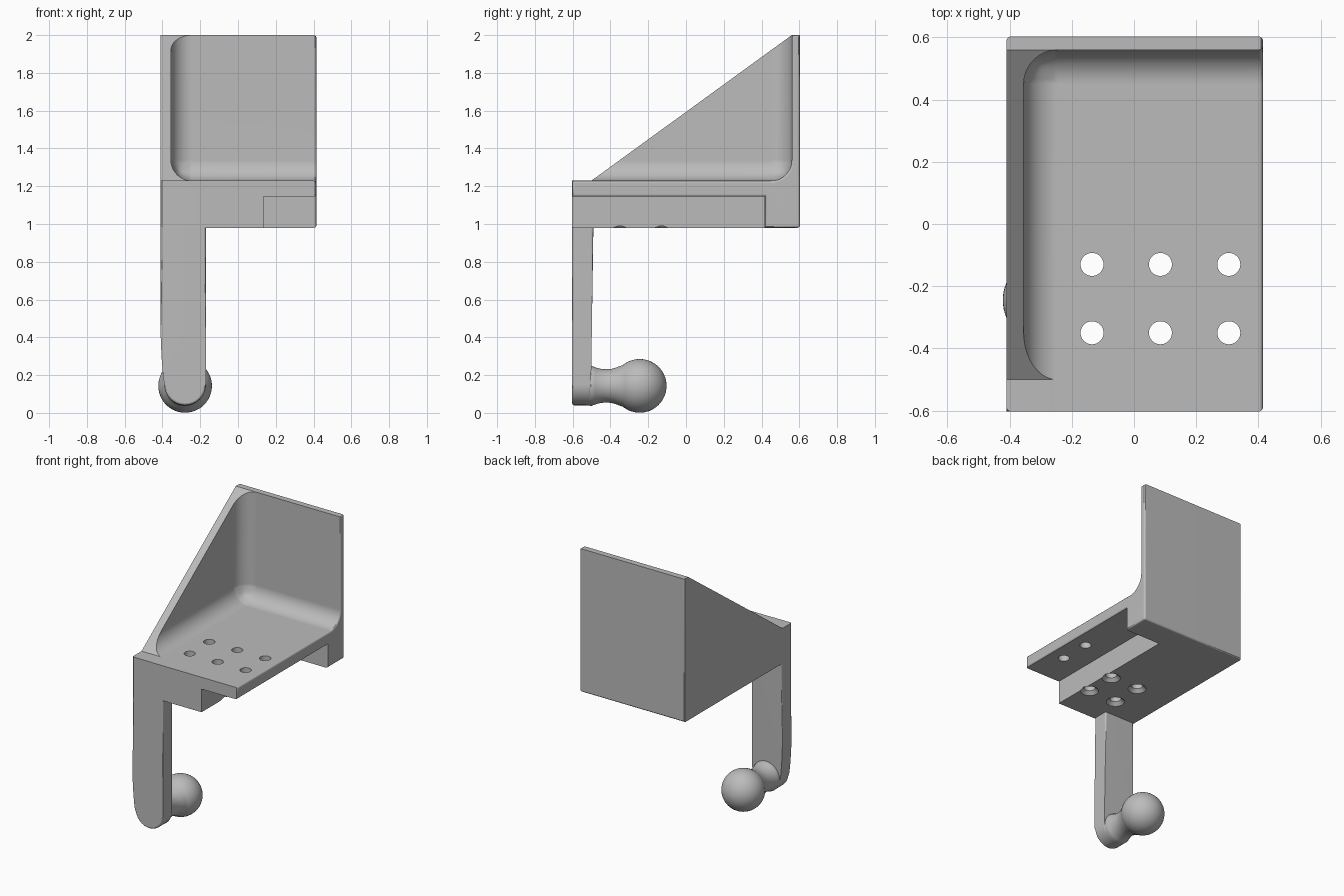
import bpy, bmesh, math
from mathutils import Matrix, Vector

cube = bpy.data.objects.get("Cube")
if cube:
    bpy.data.objects.remove(cube)

grey = bpy.data.materials.new("plain grey")
grey.use_nodes = True
grey.diffuse_color = (0.5, 0.5, 0.5, 1)
grey.node_tree.nodes["Principled BSDF"].inputs["Base Color"].default_value = (0.5, 0.5, 0.5, 1)


def to_object(name, bm):
    bmesh.ops.recalc_face_normals(bm, faces=bm.faces[:])
    mesh = bpy.data.meshes.new(name)
    bm.to_mesh(mesh)
    bm.free()
    mesh.materials.append(grey)
    ob = bpy.data.objects.new(name, mesh)
    bpy.context.collection.objects.link(ob)
    return ob


def prism(profile, place, start, end):
    """Extrude a 2D outline from start to end; place maps (u, v, depth) to 3D."""
    bm = bmesh.new()
    rings = [[bm.verts.new(place(u, v, d)) for u, v in profile] for d in (start, end)]
    n = len(profile)
    for ring in rings:
        bm.faces.new(ring)
    for i in range(n):
        j = (i + 1) % n
        bm.faces.new((rings[0][i], rings[0][j], rings[1][j], rings[1][i]))
    return bm


def lathe(profile, sides, matrix):
    """Revolve (height, radius) points about the local z axis."""
    bm = bmesh.new()
    rings = []
    for h, r in profile:
        angles = [math.tau * i / sides for i in range(sides)]
        rings.append([bm.verts.new(matrix @ Vector((r * math.cos(a), r * math.sin(a), h)))
                      for a in angles])
    for low, high in zip(rings, rings[1:]):
        for i in range(sides):
            j = (i + 1) % sides
            bm.faces.new((low[i], low[j], high[j], high[i]))
    bm.faces.new(rings[0])
    bm.faces.new(rings[-1])
    return bm


def box(low, high):
    outline = [(low[0], low[1]), (high[0], low[1]), (high[0], high[1]), (low[0], high[1])]
    return prism(outline, lambda u, v, d: (u, v, d), low[2], high[2])


def smooth(ob, angle=30):
    bpy.ops.object.select_all(action="DESELECT")
    ob.select_set(True)
    bpy.context.view_layer.objects.active = ob
    bpy.ops.object.shade_smooth_by_angle(angle=math.radians(angle))
    weighted = ob.modifiers.new("even shading", "WEIGHTED_NORMAL")
    weighted.keep_sharp = True


LEFT, RIGHT, BACK, FRONT = 0.415, -0.41, 0.603, -0.603
FLOOR, BASE = 1.23, 0.98

# Bracket block with a sloping side
outline = [(FRONT, BASE), (BACK, BASE), (BACK, 2), (0.56, 2), (-0.5, FLOOR), (FRONT, FLOOR)]
bracket = to_object("bracket", prism(outline, lambda u, v, d: (d, u, v), RIGHT, LEFT))

# Rounded hollow that leaves the side wall, back wall and shelf
inner = Vector((-0.355, 0.56, FLOOR - 0.001))
hollow = box((inner.x, -2, inner.z), (2, inner.y, 3))
corner = min(hollow.verts, key=lambda v: (v.co - inner).length)
bmesh.ops.bevel(hollow, geom=corner.link_edges[:], offset=0.11, segments=10,
                profile=0.5, affect="EDGES", clamp_overlap=False)
cutters = [to_object("hollow_cutter", hollow)]

# Step under the shelf
cutters.append(to_object("step_cutter", box((0.135, -2, 0), (2, 0.415, 1.145))))

# Countersunk screw holes
for x in (-0.135, 0.085, 0.305):
    for y in (-0.13, -0.35):
        shape = lathe([(0.96, 0.08), (1.003, 0.037), (1.4, 0.037)], 32,
                      Matrix.Translation((x, y, 0)))
        cutters.append(to_object("hole_cutter", shape))

for cutter in cutters:
    cutter.hide_render = True
    cut = bracket.modifiers.new("cut", "BOOLEAN")
    cut.object = cutter
    cut.operation = "DIFFERENCE"
    cut.solver = "EXACT"
bpy.context.view_layer.update()
graph = bpy.context.evaluated_depsgraph_get()
result = bpy.data.meshes.new_from_object(bracket.evaluated_get(graph))
bracket.modifiers.clear()
bracket.data = result
for cutter in cutters:
    bpy.data.objects.remove(cutter)

# Soften the open side's rim, the upright corners and the lower back edge
bm = bmesh.new()
bm.from_mesh(result)
bmesh.ops.remove_doubles(bm, verts=bm.verts[:], dist=0.00005)


def on(edge, axis, value):
    return all(abs(v.co[axis] - value) < 0.0002 for v in edge.verts)


def softened(edge):
    if len(edge.link_faces) != 2 or edge.calc_face_angle(0) < 0.5:
        return False
    upright = on(edge, 0, RIGHT) and (on(edge, 1, FRONT) or on(edge, 1, BACK))
    return on(edge, 0, LEFT) or upright or (on(edge, 1, BACK) and on(edge, 2, BASE))


rim = [e for e in bm.edges if softened(e) or (on(e, 0, LEFT) and len(e.link_faces) == 2)]
bmesh.ops.bevel(bm, geom=rim, offset=0.013, segments=3, profile=0.5,
                affect="EDGES", clamp_overlap=False)
bm.to_mesh(result)
bm.free()
smooth(bracket)

# Hanging arm with a rounded foot
foot_x, foot_z, foot_r = -0.28, 0.15, 0.11
arm_outline = [(RIGHT, 0.985), (RIGHT, 0.42), (-0.405, 0.3), (-0.397, 0.2)]
for i in range(17):
    a = math.pi * (1 + i / 16)
    arm_outline.append((foot_x + foot_r * math.cos(a), foot_z + foot_r * math.sin(a)))
arm_outline += [(-0.17, 0.42), (-0.17, 0.985)]


def arm_place(u, v, d):
    return (u, d if d == FRONT else d - 0.015 * (1 - v), v)


arm = prism(arm_outline, arm_place, FRONT, -0.49)
border = [e for e in arm.edges
          if abs(e.verts[0].co.y - e.verts[1].co.y) < 0.05 and not on(e, 2, 0.985)]
bmesh.ops.bevel(arm, geom=border, offset=0.013, segments=3, profile=0.5,
                affect="EDGES", clamp_overlap=False)
smooth(to_object("arm", arm), 40)

# Ball on a waisted neck
ball_r = 0.142
stud = [(-0.31, 0.1), (-0.255, 0.106), (-0.235, 0.098), (-0.21, 0.091), (-0.18, 0.088),
        (-0.15, 0.09), (-0.125, 0.097), (-0.105, 0.105)]
for i in range(24):
    a = math.radians(128) * (1 - i / 23) + 0.02
    stud.append((ball_r * math.cos(a), ball_r * math.sin(a)))
turn = Matrix.Translation((foot_x, -0.245, ball_r + 0.001)) @ Matrix.Rotation(-math.pi / 2, 4, "X")
smooth(to_object("ball_stud", lathe(stud, 48, turn)), 40)
